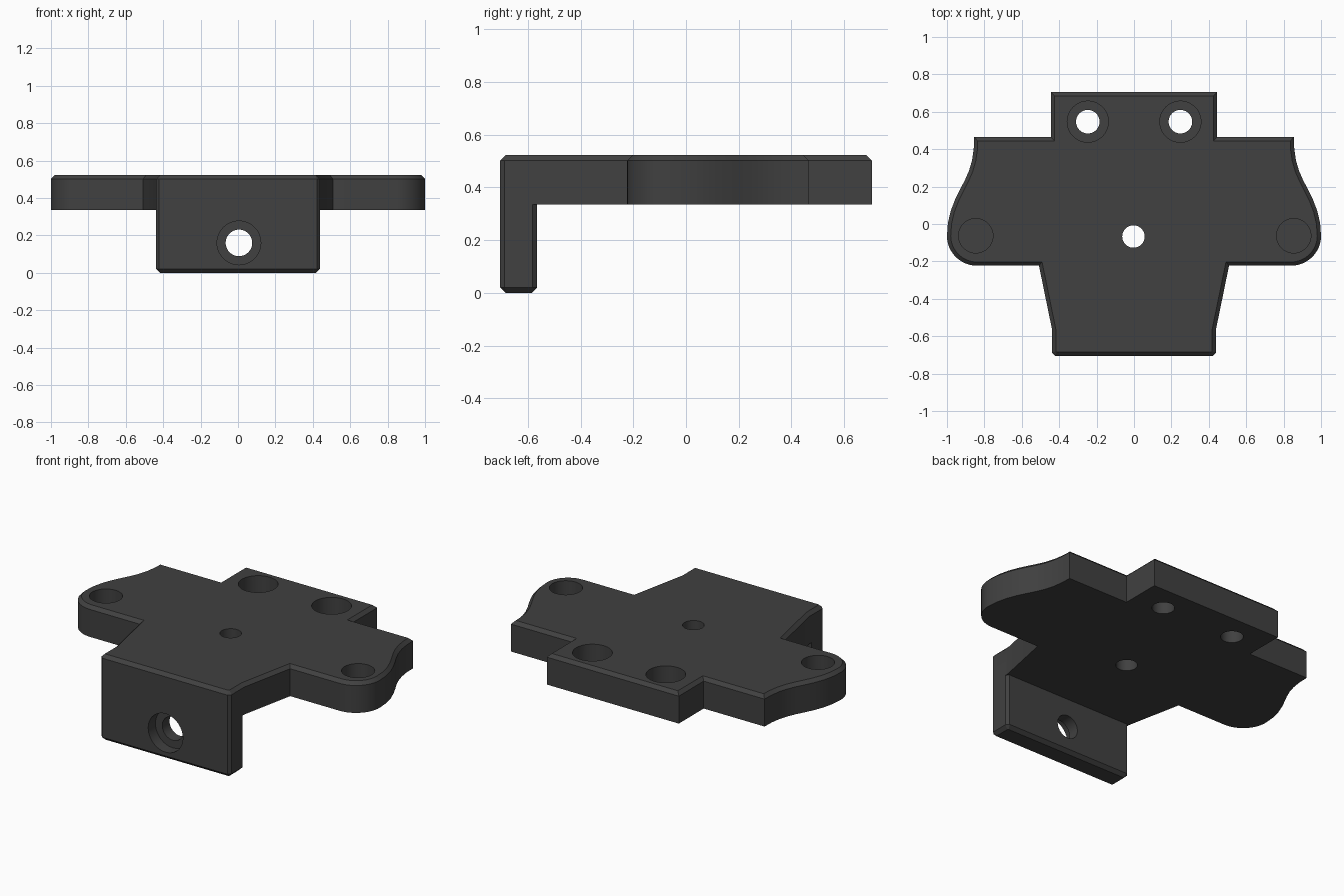
import bpy, bmesh, math

if "Cube" in bpy.data.objects:
    bpy.data.objects.remove(bpy.data.objects["Cube"])

TOP, UNDER, CH = 0.522, 0.335, 0.02

plastic = bpy.data.materials.new("charcoal plastic")
plastic.diffuse_color = (0.052, 0.052, 0.052, 1)
plastic.use_nodes = True
plastic.node_tree.nodes["Principled BSDF"].inputs["Base Color"].default_value = plastic.diffuse_color


def prism(name, outline, z0, z1, chamfer_z):
    """Extrude an outline from z0 to z1 and chamfer the rim at height chamfer_z."""
    bm = bmesh.new()
    face = bm.faces.new([bm.verts.new((x, y, z0)) for x, y in outline])
    up = bmesh.ops.extrude_face_region(bm, geom=[face])["geom"]
    verts = [g for g in up if isinstance(g, bmesh.types.BMVert)]
    bmesh.ops.translate(bm, verts=verts, vec=(0, 0, z1 - z0))
    bmesh.ops.recalc_face_normals(bm, faces=bm.faces[:])
    rim = [e for e in bm.edges if all(abs(v.co.z - chamfer_z) < 1e-4 for v in e.verts)]
    bmesh.ops.bevel(bm, geom=rim, offset=CH, segments=1, affect='EDGES', clamp_overlap=True)
    mesh = bpy.data.meshes.new(name)
    bm.to_mesh(mesh)
    bm.free()
    mesh.materials.append(plastic)
    obj = bpy.data.objects.new(name, mesh)
    bpy.context.collection.objects.link(obj)
    return obj


def boolean(target, tool, operation):
    mod = target.modifiers.new(operation.lower(), 'BOOLEAN')
    mod.operation, mod.object, mod.solver = operation, tool, 'EXACT'
    bpy.context.view_layer.objects.active = target
    bpy.ops.object.modifier_apply(modifier=mod.name)
    bpy.data.objects.remove(tool)


def drill(target, centre, radius, depth, along_y=False):
    """Cut a round hole whose axis is vertical, or runs front to back."""
    bpy.ops.mesh.primitive_cylinder_add(
        vertices=48, radius=radius, depth=depth, location=centre,
        rotation=(math.pi / 2 if along_y else 0, 0, 0))
    cutter = bpy.context.object
    cutter.data.materials.append(plastic)
    boolean(target, cutter, 'DIFFERENCE')


# Right half of the plate outline, from front to back
half = [(0.422, -0.705), (0.438, -0.688), (0.438, -0.565), (0.508, -0.223)]
for i in range(13):                                   # rounded ear corner
    a = math.radians(-90 + 90 * i / 12)
    half.append((0.84 + 0.16 * math.cos(a), -0.063 + 0.16 * math.sin(a)))
half += [(0.995, 0.005), (0.98, 0.07), (0.957, 0.13), (0.93, 0.185),
         (0.904, 0.235), (0.882, 0.285), (0.866, 0.34), (0.857, 0.40),
         (0.855, 0.465), (0.445, 0.465), (0.445, 0.705)]
outline = half + [(-x, y) for x, y in reversed(half)]
bracket = prism("mounting_bracket", outline, UNDER, TOP, TOP)

# Front wall hanging below the plate, with chamfered corners
wall_half = [(0.422, -0.705), (0.438, -0.688), (0.438, -0.583), (0.422, -0.565)]
wall = prism("front_wall", wall_half + [(-x, y) for x, y in reversed(wall_half)],
             0.0, UNDER + 0.06, 0.0)
boolean(bracket, wall, 'UNION')

# Centre hole and the two counterbored holes at the back
drill(bracket, (-0.003, -0.067, 0.4), 0.06, 1)
for x in (-0.247, 0.248):
    drill(bracket, (x, 0.547, 0.4), 0.063, 1)
    drill(bracket, (x, 0.547, TOP), 0.11, 0.22)

# Blind round pockets in the ears
for x in (-0.846, 0.854):
    drill(bracket, (x, -0.063, TOP), 0.092, 0.24)

# Counterbored hole through the front wall
drill(bracket, (0.005, -0.64, 0.16), 0.071, 0.4, True)
drill(bracket, (0.005, -0.705, 0.16), 0.117, 0.14, True)

bpy.ops.object.select_all(action='DESELECT')
bracket.select_set(True)
bpy.context.view_layer.objects.active = bracket
bpy.ops.object.shade_smooth_by_angle(angle=math.radians(25))
